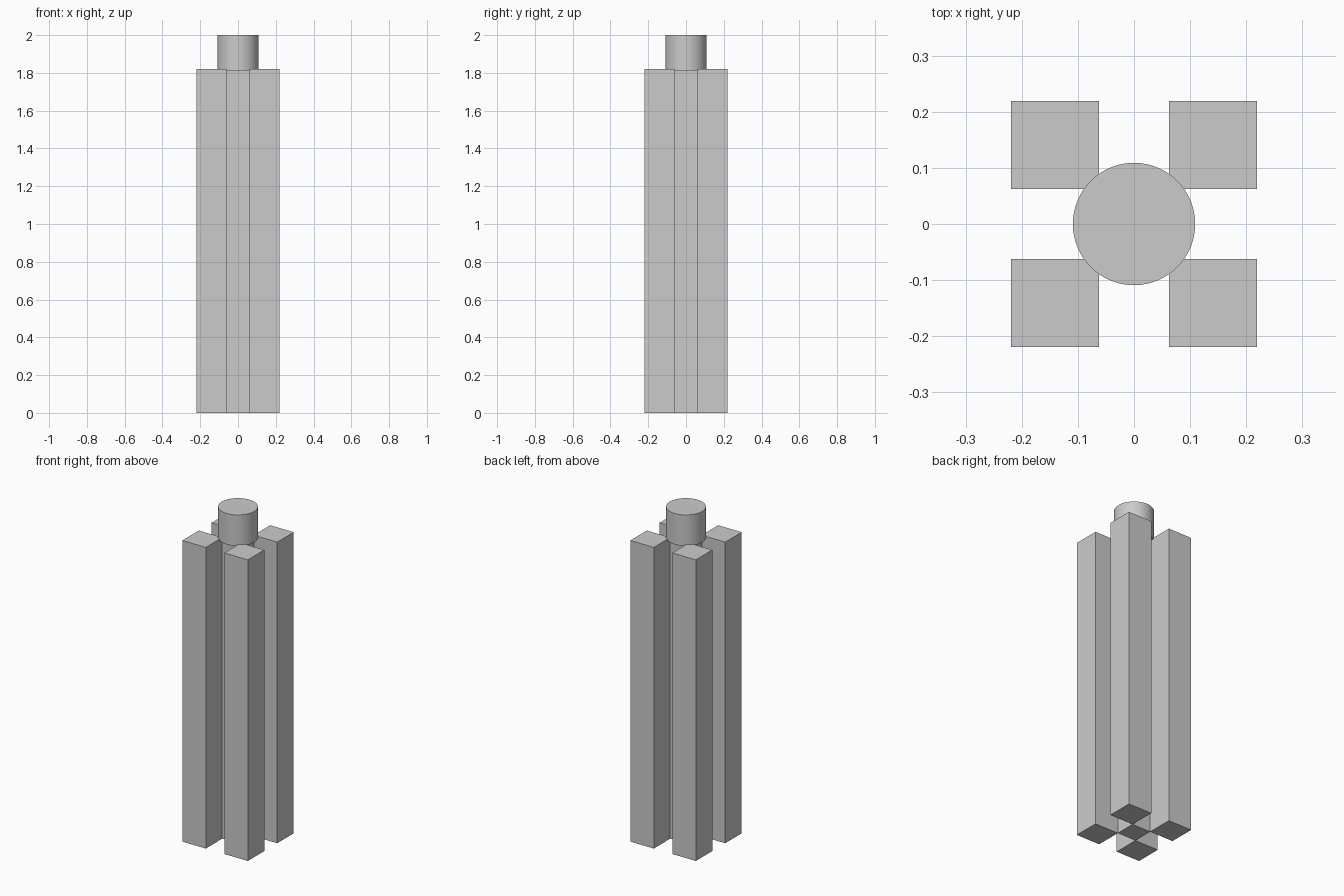
import bpy
import math

cube = bpy.data.objects.get("Cube")
if cube:
    bpy.data.objects.remove(cube, do_unlink=True)

# Single grey finish
GREY = (0.6, 0.6, 0.6, 1.0)
grey = bpy.data.materials.new("plain_grey")
grey.use_nodes = True
grey.diffuse_color = GREY
grey.node_tree.nodes["Principled BSDF"].inputs["Base Color"].default_value = GREY

INNER, OUTER = 0.062, 0.219
COLUMN_TOP, CAP_BOTTOM, TOP = 1.82, 1.813, 2.0


def square_column(name, x, y, width, height):
    bpy.ops.mesh.primitive_cube_add(size=1, location=(x, y, height / 2))
    column = bpy.context.object
    column.name = name
    column.scale = (width, width, height)
    bpy.ops.object.transform_apply(location=False, rotation=False, scale=True)
    column.data.materials.append(grey)


# Square core filling the gap between the columns
square_column("core_column", 0, 0, 2 * INNER, CAP_BOTTOM)

# Four corner columns
centre = (INNER + OUTER) / 2
for side, sx in (("left", 1), ("right", -1)):
    for end, sy in (("front", -1), ("back", 1)):
        square_column(f"{end}_{side}_column", sx * centre, sy * centre,
                      OUTER - INNER, COLUMN_TOP)

# Round cap on top of the core
bpy.ops.mesh.primitive_cylinder_add(
    vertices=64, radius=0.109, depth=TOP - CAP_BOTTOM,
    location=(0, 0, (TOP + CAP_BOTTOM) / 2))
cap = bpy.context.object
cap.name = "round_cap"
cap.data.materials.append(grey)
bpy.ops.object.shade_smooth_by_angle(angle=math.radians(30))
